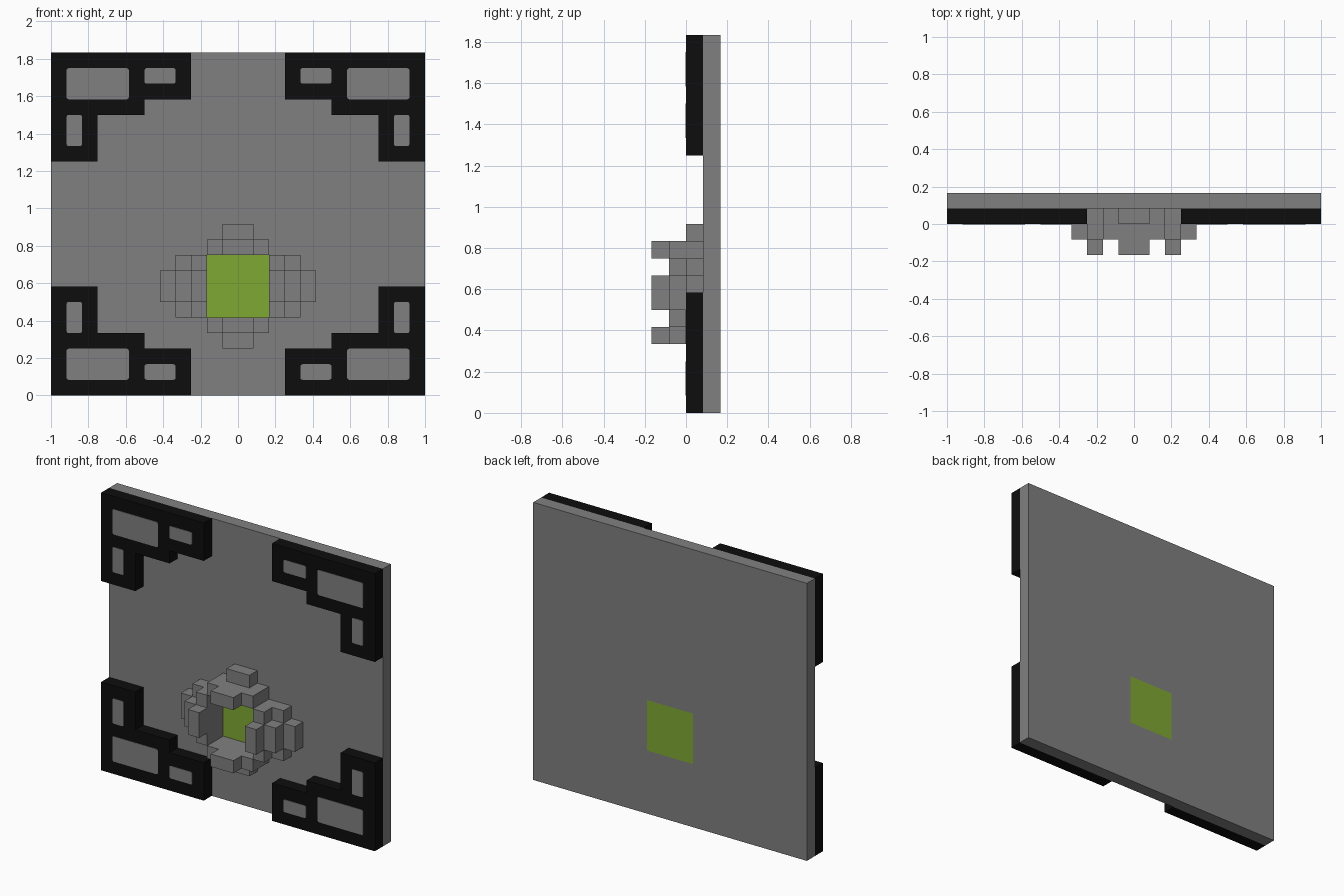
import bpy, bmesh, math
from mathutils import Vector

cube = bpy.data.objects.get("Cube")
if cube:
    bpy.data.objects.remove(cube, do_unlink=True)

U = 1 / 12          # one block unit
H = 22              # panel height in units


def material(name, rgb):
    m = bpy.data.materials.new(name)
    m.diffuse_color = (*rgb, 1)
    m.use_nodes = True
    bsdf = m.node_tree.nodes["Principled BSDF"]
    bsdf.inputs["Base Color"].default_value = (*rgb, 1)
    bsdf.inputs["Roughness"].default_value = 0.8
    return m


GREY = material("grey", (0.216, 0.216, 0.216))
BLACK = material("black", (0.004, 0.004, 0.004))
GREEN = material("green", (0.212, 0.392, 0.032))


def finish(name, bm, mats):
    me = bpy.data.meshes.new(name)
    bmesh.ops.recalc_face_normals(bm, faces=bm.faces[:])
    bm.to_mesh(me)
    bm.free()
    for m in mats:
        me.materials.append(m)
    ob = bpy.data.objects.new(name, me)
    bpy.context.collection.objects.link(ob)
    return ob


def block_part(name, boxes, mats, hole=None, paint=None):
    """Union of boxes (x0, x1, y0, y1, z0, z1) in units, as one outer skin.
    hole is removed from the union; paint(centre, normal) picks the material."""
    every = boxes + ([hole] if hole else [])
    axes = [sorted({b[2 * a + k] for b in every for k in (0, 1)}) for a in range(3)]

    def inside(b, p):
        return all(b[2 * a] < p[a] < b[2 * a + 1] for a in range(3))

    def filled(i):
        if any(not 0 <= i[a] < len(axes[a]) - 1 for a in range(3)):
            return False
        p = [(axes[a][i[a]] + axes[a][i[a] + 1]) / 2 for a in range(3)]
        return any(inside(b, p) for b in boxes) and not (hole and inside(hole, p))

    bm = bmesh.new()
    verts = {}

    def vert(i):
        if i not in verts:
            verts[i] = bm.verts.new([axes[a][i[a]] * U for a in range(3)])
        return verts[i]

    nx, ny, nz = (len(a) - 1 for a in axes)
    for cell in ((i, j, k) for i in range(nx) for j in range(ny) for k in range(nz)):
        if not filled(cell):
            continue
        for a in range(3):
            for side in (0, 1):
                nb = list(cell)
                nb[a] += 2 * side - 1
                if filled(nb):
                    continue
                b, c = (a + 1) % 3, (a + 2) % 3
                ring = []
                for db, dc in ((0, 0), (1, 0), (1, 1), (0, 1)):
                    i = list(cell)
                    i[a] += side
                    i[b] += db
                    i[c] += dc
                    ring.append(vert(tuple(i)))
                f = bm.faces.new(ring if side else ring[::-1])
                if paint:
                    f.normal_update()
                    f.material_index = paint(f.calc_center_median() / U, f.normal)
    return finish(name, bm, mats)


def plate(name, x0, x1, z0, z1, mat, r=0.012, t=0.003):
    """Thin rounded rectangle lying on the front of a corner bracket."""
    bm = bmesh.new()
    x0, x1, z0, z1 = (v * U for v in (x0, x1, z0, z1))
    ring = []
    corners = ((x1 - r, z1 - r), (x0 + r, z1 - r), (x0 + r, z0 + r), (x1 - r, z0 + r))
    for q, (cx, cz) in enumerate(corners):
        for s in range(4):
            a = math.pi / 2 * (q + s / 3)
            ring.append(bm.verts.new((cx + r * math.cos(a), -t, cz + r * math.sin(a))))
    f = bm.faces.new(ring)
    ext = bmesh.ops.extrude_face_region(bm, geom=[f], use_keep_orig=True)
    moved = [g for g in ext["geom"] if isinstance(g, bmesh.types.BMVert)]
    bmesh.ops.translate(bm, verts=moved, vec=Vector((0, t, 0)))
    return finish(name, bm, [mat])


# Back panel with a green square on its front and back
def panel_paint(c, n):
    return int(abs(n.y) > 0.5 and abs(c.x) < 2 and 5 < c.z < 9)


panel_boxes = [(-12, 12, 1, 2, 0, H), (-2, 2, 1, 2, 5, 9)]
block_part("back_panel", panel_boxes, [GREY, GREEN], paint=panel_paint)

# Stepped spout around the green square: (half width, half height) per layer
Z = 7
layers = {0: [(5, 1), (4, 2), (2, 3), (1, 4)], -1: [(4, 1), (3, 2), (2, 3)]}
spout = [(-w, w, y, y + 1, Z - h, Z + h) for y, steps in layers.items() for w, h in steps]
for s in (-1, 1):
    side = sorted((2 * s, 3 * s))
    rim = sorted((Z + 2 * s, Z + 3 * s))
    spout.append((*side, -2, -1, Z - 1, Z + 1))
    spout.append((-1, 1, -2, -1, *rim))
block_part("spout", spout, [GREY], hole=(-2, 2, -2, 1, Z - 2, Z + 2))

# Four corner brackets with inset plates: (x0, x1, z0, z1) from the panel corner
arms = [(0, 9, 0, 3), (0, 6, 0, 4), (0, 3, 0, 7)]
windows = {"large": (1, 5, 1, 3), "small": (6, 8, 1, 2), "upright": (1, 2, 4, 6)}


def place(rect, sx, top):
    x0, x1, z0, z1 = rect
    xs = sorted((sx * (12 - x0), sx * (12 - x1)))
    zs = (H - z1, H - z0) if top else (z0, z1)
    return (*xs, *zs)


for sx, side in ((1, "left"), (-1, "right")):
    for top, level in ((True, "top"), (False, "bottom")):
        boxes = []
        for arm in arms:
            x0, x1, z0, z1 = place(arm, sx, top)
            boxes.append((x0, x1, 0, 1, z0, z1))
        block_part(f"{level}_{side}_bracket", boxes, [BLACK])
        for kind, rect in windows.items():
            plate(f"{level}_{side}_{kind}_plate", *place(rect, sx, top), GREY)
